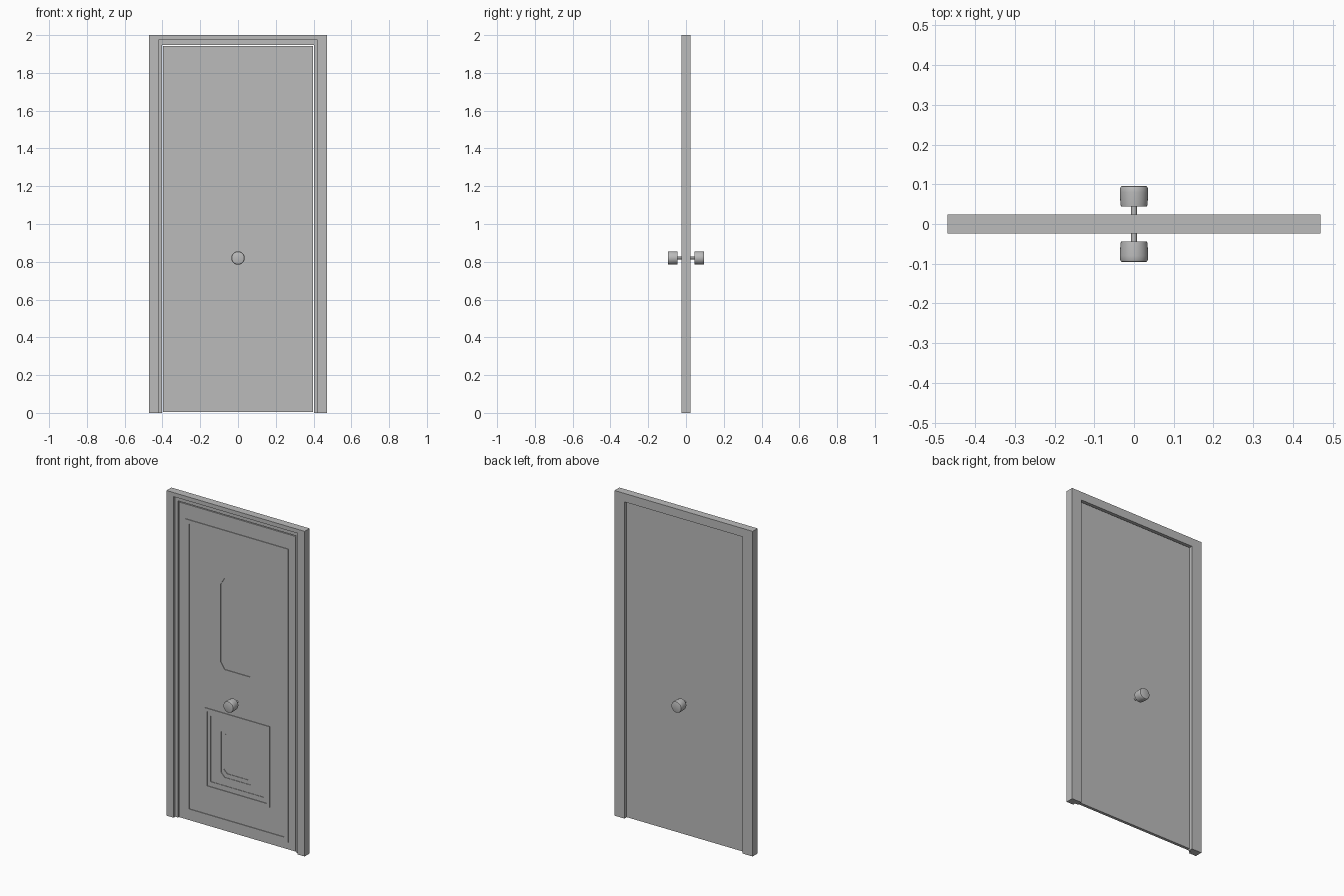
import bpy, bmesh, math
from mathutils import Matrix

if "Cube" in bpy.data.objects:
    bpy.data.objects.remove(bpy.data.objects["Cube"])

grey = bpy.data.materials.new("plain_grey")
grey.use_nodes = True
grey.diffuse_color = (0.5, 0.5, 0.5, 1)
grey.node_tree.nodes["Principled BSDF"].inputs["Base Color"].default_value = (0.5, 0.5, 0.5, 1)

FRONT, BACK = -0.024, 0.024              # casing faces
LEAF_FRONT, LEAF_BACK = -0.008, 0.010    # door leaf faces


def finish(name, bm):
    bmesh.ops.recalc_face_normals(bm, faces=bm.faces)
    mesh = bpy.data.meshes.new(name)
    bm.to_mesh(mesh)
    bm.free()
    mesh.materials.append(grey)
    obj = bpy.data.objects.new(name, mesh)
    bpy.context.collection.objects.link(obj)
    return obj


def loft(name, rings, closed=False):
    """Skin matching rings of points; close the loop or cap both ends."""
    bm = bmesh.new()
    rows = [[bm.verts.new(p) for p in ring] for ring in rings]
    pairs = list(zip(rows, rows[1:]))
    if closed:
        pairs.append((rows[-1], rows[0]))
    else:
        bm.faces.new(rows[0])
        bm.faces.new(rows[-1])
    n = len(rows[0])
    for a, b in pairs:
        for i in range(n):
            j = (i + 1) % n
            bm.faces.new((a[i], a[j], b[j], b[i]))
    return finish(name, bm)


def outline(half, low, high, y, cut=0.0, rise=0.0):
    """Upright rectangle with optional chamfered corners."""
    if not cut:
        return [(-half, y, low), (half, y, low), (half, y, high), (-half, y, high)]
    side = [(half - cut, low), (half, low + rise), (half, high - rise), (half - cut, high)]
    return [(x, y, z) for x, z in side] + [(-x, y, z) for x, z in reversed(side)]


def raised_rim(name, half, low, high, width, height):
    top = LEAF_FRONT - height
    inner = (half - width, low + width, high - width)
    return loft(name, [outline(half, low, high, LEAF_FRONT + 0.002),
                       outline(half, low, high, top),
                       outline(*inner, top),
                       outline(*inner, LEAF_FRONT + 0.002)], closed=True)


def carve(target, half, low, high, depth, cut=0.0, rise=0.0):
    """Sink a flat recess into the front of the target."""
    cutter = loft("recess_cutter", [outline(half, low, high, y, cut, rise)
                                    for y in (FRONT, LEAF_FRONT + depth)])
    cutter.hide_render = True
    mod = target.modifiers.new("recess", 'BOOLEAN')
    mod.object = cutter
    mod.operation = 'DIFFERENCE'
    mod.solver = 'EXACT'
    bpy.context.view_layer.objects.active = target
    bpy.ops.object.modifier_apply(modifier=mod.name)
    bpy.data.objects.remove(cutter)


# Casing: rebated section carried up one jamb, across the head and down
section = [(0.47, 2.0, FRONT), (0.422, 1.975, FRONT), (0.422, 1.975, LEAF_FRONT),
           (0.402, 1.948, LEAF_FRONT), (0.402, 1.948, BACK), (0.47, 2.0, BACK)]
loft("door_casing", [[(side * x, y, z * up) for x, z, y in section]
                     for side, up in ((-1, 0), (-1, 1), (1, 1), (1, 0))])

# Door leaf with a stepped lower recess and a tall upper recess
leaf = loft("door_leaf", [outline(0.397, 0.005, 1.943, y) for y in (LEAF_FRONT, LEAF_BACK)])
carve(leaf, 0.18, 0.28, 0.685, 0.003)
carve(leaf, 0.112, 0.33, 0.63, 0.006, 0.025, 0.025)
carve(leaf, 0.095, 0.355, 0.605, 0.009, 0.022, 0.022)
carve(leaf, 0.112, 0.995, 1.555, 0.004, 0.025, 0.04)

# Raised mouldings
raised_rim("outer_moulding", 0.35, 0.05, 1.853, 0.025, 0.004)
raised_rim("lower_panel_moulding", 0.222, 0.23, 0.727, 0.02, 0.004)

# Door knobs: one turned profile (radius, distance from the centre plane)
profile = [(0.007, 0.005), (0.007, 0.044), (0.033, 0.044), (0.0345, 0.056),
           (0.0355, 0.080), (0.035, 0.090), (0.033, 0.0945), (0.030, 0.0957)]
SEGMENTS = 32
for name, side in (("front_knob", -1), ("back_knob", 1)):
    knob = loft(name, [[(r * math.cos(math.tau * i / SEGMENTS), side * y,
                         r * math.sin(math.tau * i / SEGMENTS)) for i in range(SEGMENTS)]
                       for r, y in profile])
    knob.data.transform(Matrix.Translation((0, 0, 0.82)))
    bpy.ops.object.select_all(action='DESELECT')
    knob.select_set(True)
    bpy.context.view_layer.objects.active = knob
    bpy.ops.object.shade_smooth_by_angle(angle=math.radians(35))
